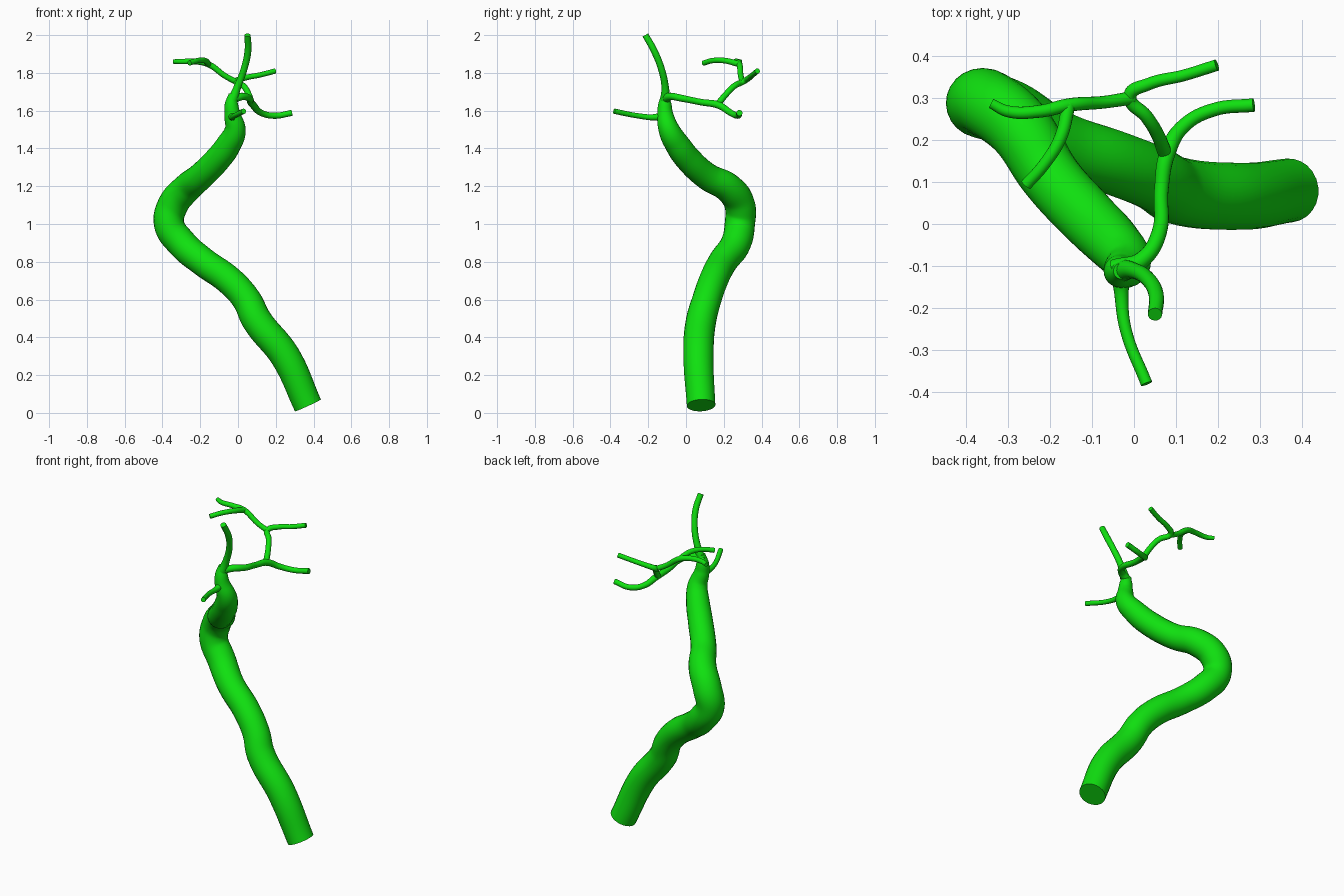
import bpy

green = bpy.data.materials.new("vessel green")
green.diffuse_color = (0.005, 0.75, 0.005, 1)


def tube(name, points, sides=6, steps=8):
    """Smooth capped tube through (x, y, z, radius) points."""
    curve = bpy.data.curves.new(name + "_path", 'CURVE')
    curve.dimensions = '3D'
    curve.bevel_depth = 1.0
    curve.bevel_resolution = sides
    curve.resolution_u = steps
    curve.use_fill_caps = True
    spline = curve.splines.new('BEZIER')
    spline.radius_interpolation = 'CARDINAL'
    spline.bezier_points.add(len(points) - 1)
    for bp, (x, y, z, r) in zip(spline.bezier_points, points):
        bp.co = (x, y, z)
        bp.radius = r
        bp.handle_left_type = bp.handle_right_type = 'AUTO'
    helper = bpy.data.objects.new(name + "_path", curve)
    bpy.context.collection.objects.link(helper)
    bpy.context.view_layer.update()
    mesh = bpy.data.meshes.new_from_object(
        helper.evaluated_get(bpy.context.evaluated_depsgraph_get()))
    bpy.data.objects.remove(helper)
    mesh.materials.clear()
    mesh.materials.append(green)
    obj = bpy.data.objects.new(name, mesh)
    bpy.context.collection.objects.link(obj)
    bpy.ops.object.select_all(action='DESELECT')
    obj.select_set(True)
    bpy.context.view_layer.objects.active = obj
    bpy.ops.object.shade_smooth_by_angle(angle=0.8)
    return obj


# Thick winding main vessel, tapering at the top
tube("main_vessel", [
    (.37, .08, .04, .076), (.25, .066, .30, .08), (.10, .08, .49, .08),
    (.045, .11, .60, .077), (-.045, .145, .70, .077), (-.185, .195, .80, .077),
    (-.30, .265, .90, .08), (-.365, .285, 1.0, .08), (-.345, .285, 1.10, .081),
    (-.27, .225, 1.19, .078), (-.20, .115, 1.25, .072), (-.11, .015, 1.34, .07),
    (-.05, -.045, 1.42, .066), (-.015, -.09, 1.50, .056),
    (-.03, -.11, 1.58, .043), (-.035, -.112, 1.64, .034),
    (-.03, -.112, 1.69, .019)], sides=10)

# Upright front branch
tube("upper_branch", [
    (-.035, -.112, 1.64, .028), (-.005, -.11, 1.72, .02),
    (.032, -.13, 1.82, .018), (.053, -.17, 1.92, .018), (.05, -.215, 2.0, .017)])

# Short branch pointing forward
tube("forward_branch", [
    (-.03, -.11, 1.575, .024), (-.03, -.165, 1.565, .017),
    (-.02, -.25, 1.572, .014), (.03, -.38, 1.597, .014)])

# Long branch running backward, with a low fork
tube("rear_branch", [
    (-.045, -.11, 1.655, .026), (.02, -.085, 1.675, .02), (.06, -.02, 1.665, .018),
    (.065, .08, 1.645, .017), (.08, .17, 1.63, .019), (.12, .235, 1.59, .017),
    (.19, .272, 1.573, .016), (.285, .283, 1.588, .016)])

# Rising fork continuing to the right
tube("right_fork", [
    (.075, .165, 1.63, .017), (.055, .215, 1.69, .016), (.03, .255, 1.73, .016),
    (-.01, .305, 1.755, .016), (.035, .333, 1.773, .015),
    (.12, .354, 1.79, .014), (.197, .378, 1.81, .014)])

# Left fork
tube("left_fork", [
    (-.005, .30, 1.75, .016), (-.07, .29, 1.785, .015), (-.155, .283, 1.845, .016),
    (-.225, .268, 1.86, .015), (-.30, .268, 1.86, .014), (-.34, .287, 1.86, .012)])

# Twig curling forward from the left fork
tube("left_twig", [
    (-.155, .285, 1.845, .016), (-.175, .205, 1.865, .015),
    (-.215, .14, 1.865, .014), (-.257, .093, 1.852, .014)])
